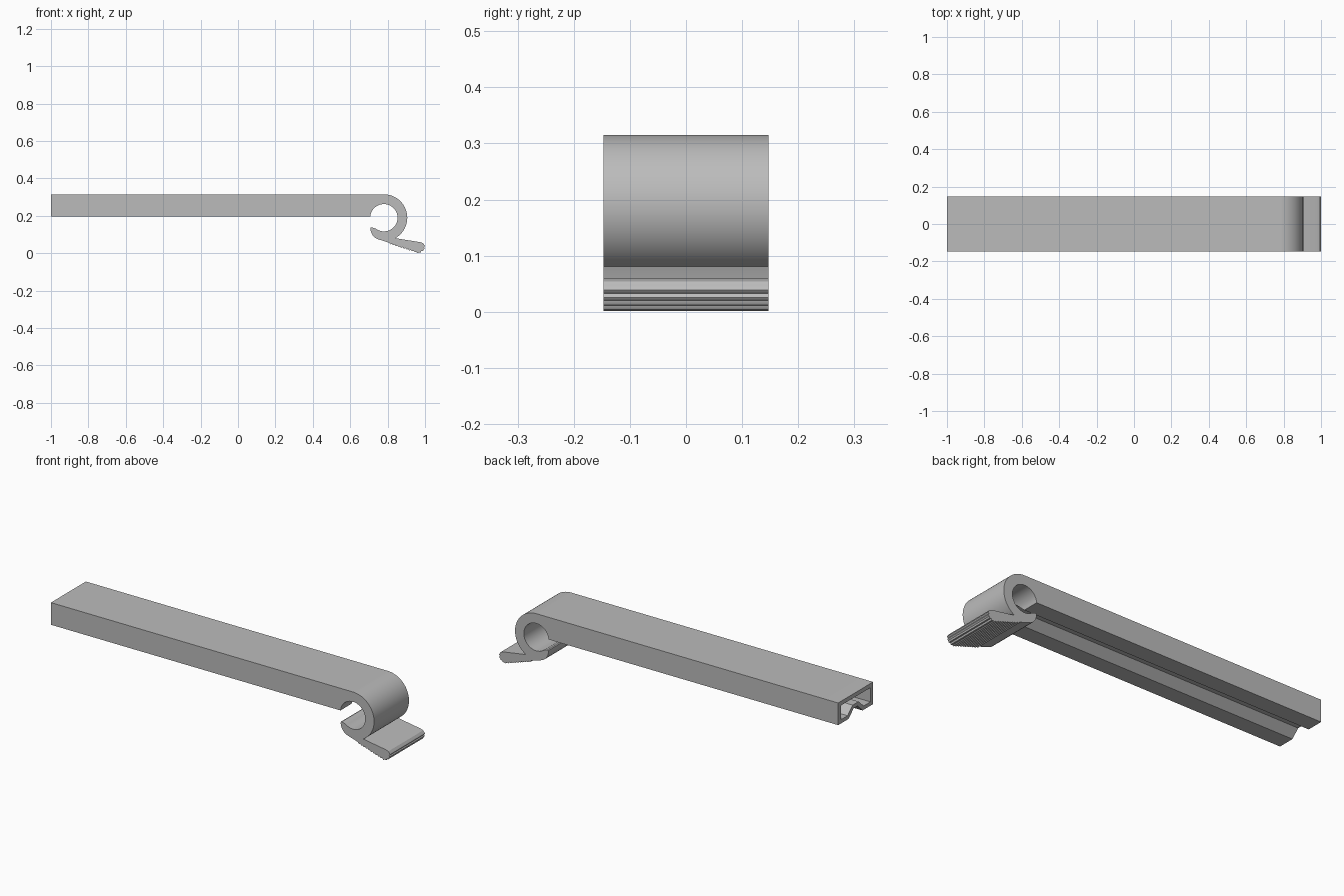
import bpy, bmesh
from math import sin, cos, radians, pi
from mathutils import Vector

if "Cube" in bpy.data.objects:
    bpy.data.objects.remove(bpy.data.objects["Cube"], do_unlink=True)

HALF_W = 0.147
BOTTOM, TOP = 0.197, 0.315
CX, CZ, R_IN, R_OUT = 0.78, 0.19, 0.073, 0.125

grey = bpy.data.materials.new("plain grey")
grey.use_nodes = True
colour = (0.5, 0.5, 0.5, 1)
grey.diffuse_color = colour
grey.node_tree.nodes["Principled BSDF"].inputs["Base Color"].default_value = colour


def prism(name, points, direction):
    """Extrude a closed outline of 3D points along a direction."""
    bm = bmesh.new()
    face = bm.faces.new([bm.verts.new(p) for p in points])
    new = bmesh.ops.extrude_face_region(bm, geom=[face])["geom"]
    verts = [g for g in new if isinstance(g, bmesh.types.BMVert)]
    bmesh.ops.translate(bm, verts=verts, vec=direction)
    bmesh.ops.recalc_face_normals(bm, faces=bm.faces)
    mesh = bpy.data.meshes.new(name)
    bm.to_mesh(mesh)
    bm.free()
    mesh.materials.append(grey)
    obj = bpy.data.objects.new(name, mesh)
    bpy.context.collection.objects.link(obj)
    return obj


def arc(r, start, end, steps):
    angles = [radians(start + (end - start) * i / steps) for i in range(steps + 1)]
    return [(CX + r * cos(a), CZ + r * sin(a)) for a in angles]


def ridges(a, b, count, depth, steps=4):
    """Row of rounded ridges between two points, bulging to the left of travel."""
    a, b = Vector(a), Vector(b)
    d = b - a
    out = Vector((d.y, -d.x)).normalized()
    return [tuple(a + d * (i / (count * steps)) + out * depth * sin(pi * (i % steps) / steps))
            for i in range(count * steps)]


# Side outline: arm, clip ring, lower jaw and ridged thumb tab
outline = [(-1, BOTTOM), (0.707, BOTTOM)]
outline += arc(R_IN, 174, -128, 48)
outline += [(0.715, 0.139), (0.709, 0.137), (0.708, 0.128), (0.711, 0.113),
            (0.718, 0.099), (0.728, 0.087), (0.741, 0.078), (0.755, 0.073)]
outline += ridges((0.81, 0.056), (0.968, 0.005), 11, 0.006)
outline += ridges((0.968, 0.005), (0.992, 0.020), 2, 0.005)
outline += ridges((0.992, 0.020), (0.995, 0.046), 2, 0.005)
outline += [(0.995, 0.046), (0.989, 0.054), (0.976, 0.059)]
outline += arc(R_OUT, -61, 90, 36)
outline += [(-1, TOP)]
clip = prism("clip_arm", [(x, -HALF_W, z) for x, z in outline], (0, 2 * HALF_W, 0))


def section(half):
    """Mirror half a cross-section, listed from the centre outwards."""
    return half + [(-y, z) for y, z in reversed(half)]


def cut(name, half, x0, x1):
    cutter = prism(name, [(x0, y, z) for y, z in section(half)], (x1 - x0, 0, 0))
    mod = clip.modifiers.new(name, "BOOLEAN")
    mod.operation = "DIFFERENCE"
    mod.solver = "EXACT"
    mod.object = cutter
    bpy.context.view_layer.objects.active = clip
    bpy.ops.object.modifier_apply(modifier=name)
    bpy.data.objects.remove(cutter, do_unlink=True)


# Hollow inside of the arm, open at the far end, with a raised floor ridge
cut("arm_hollow", [(0.025, 0.257), (0.068, 0.217), (0.125, 0.217), (0.125, 0.293)], -1.02, 0.66)
# Groove along the underside
cut("under_groove", [(0.06, BOTTOM - 0.01), (0.058, BOTTOM), (0.017, 0.237)], -1.02, 0.74)

bpy.ops.object.select_all(action="DESELECT")
clip.select_set(True)
bpy.context.view_layer.objects.active = clip
bpy.ops.object.shade_smooth_by_angle(angle=radians(25))
